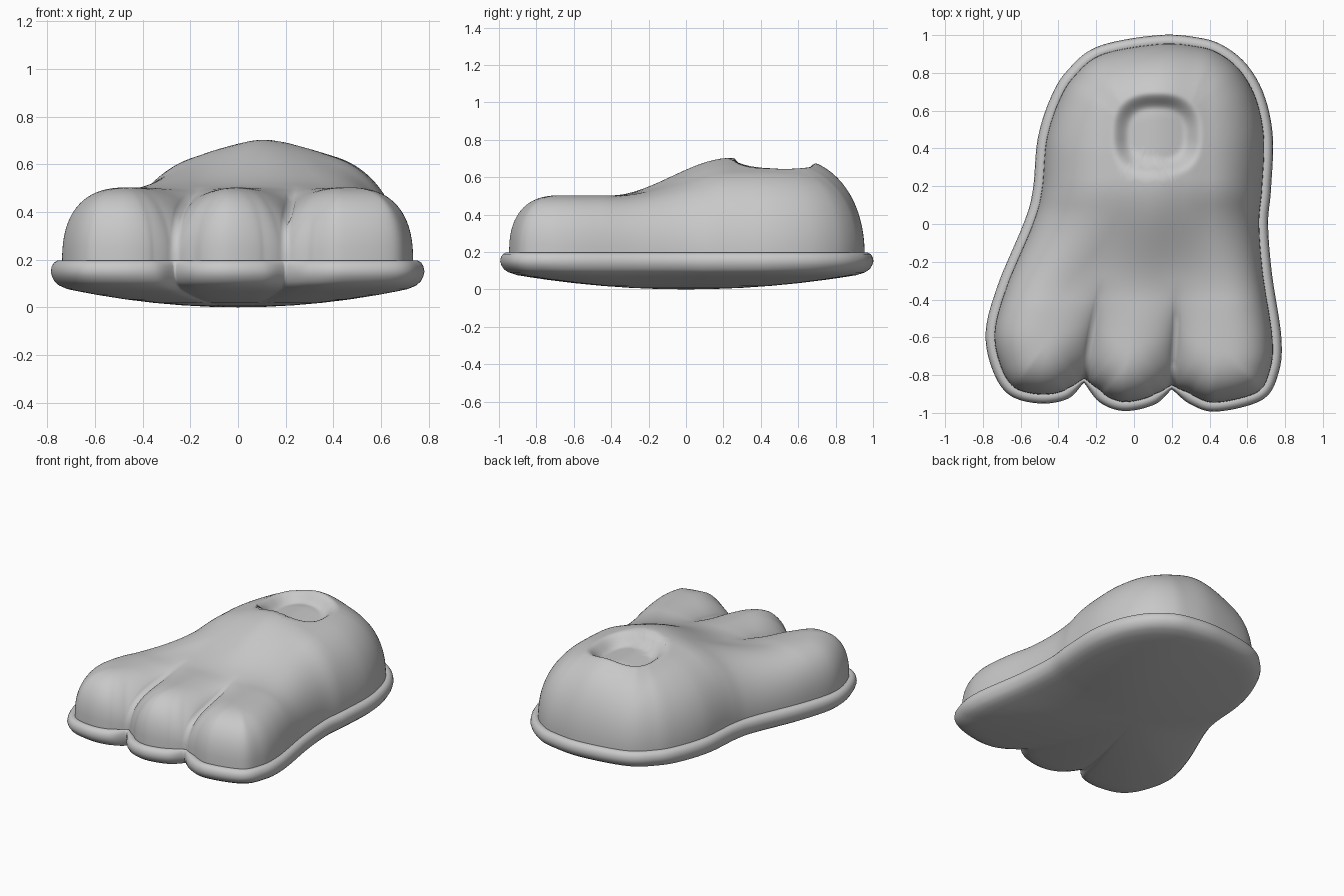
import bpy, bmesh, math
from mathutils import Vector, kdtree

if "Cube" in bpy.data.objects:
    bpy.data.objects.remove(bpy.data.objects["Cube"])

# Outer edge of the sole seen from above, clockwise from the heel
EDGE = [(.13, 1), (.35, .985), (.48, .94), (.60, .84), (.69, .68), (.735, .46),
        (.725, .18), (.71, 0), (.73, -.26), (.78, -.60), (.765, -.79), (.68, -.93),
        (.44, -.993), (.30, -.955), (.20, -.875), (.11, -.955), (-.05, -.99),
        (-.18, -.945), (-.265, -.84), (-.35, -.925), (-.50, -.95), (-.66, -.905),
        (-.75, -.77), (-.785, -.57), (-.72, -.32), (-.58, .015), (-.535, .185),
        (-.51, .45), (-.445, .66), (-.355, .81), (-.19, .94)]
NOTCHES = [14, 18]
# Toe creases: front end, back end
CREASES = [((-.265, -.84), (-.18, -.37)), ((.20, -.875), (.23, -.39))]

grey = bpy.data.materials.new("grey")
grey.diffuse_color = (.58, .58, .58, 1)
grey.use_nodes = True
grey.node_tree.nodes["Principled BSDF"].inputs["Base Color"].default_value = grey.diffuse_color


def smooth(a, b, v):
    u = min(1, max(0, (v - a) / (b - a)))
    return u * u * (3 - 2 * u)


def outline(steps):
    """Closed Catmull-Rom curve through the edge points, sharp at the notches."""
    pts = [Vector(p) for p in EDGE]
    n, out = len(pts), []
    for i in range(n):
        a, b, c, d = (pts[(i + k - 1) % n] for k in range(4))
        if i in NOTCHES:
            a = 2 * b - c
        if (i + 1) % n in NOTCHES:
            d = 2 * c - b
        for s in range(steps):
            t = s / steps
            out.append(.5 * (2 * b + (c - a) * t + (2 * a - 5 * b + 4 * c - d) * t ** 2
                             + (3 * b - a - 3 * c + d) * t ** 3))
    return out


def inset(pts, d):
    n, out = len(pts), []
    for i in range(n):
        t = (pts[(i + 1) % n] - pts[i - 1]).normalized()
        near = min((pts[i] - Vector(c[0])).length for c in CREASES)
        out.append(pts[i] + Vector((t.y, -t.x)) * d * (.45 + .55 * smooth(0, .1, near)))
    return out


def loft(name, rings, centre, flip):
    """Skin closed rings and close the last one with a fan."""
    bm = bmesh.new()
    vs = [[bm.verts.new(p) for p in r] for r in rings]
    n = len(vs[0])
    tip = bm.verts.new(centre)
    for a, b in zip(vs, vs[1:]):
        for i in range(n):
            j = (i + 1) % n
            f = [a[i], b[i], b[j], a[j]]
            bm.faces.new(f[::-1] if flip else f)
    for i in range(n):
        f = [vs[-1][i], tip, vs[-1][(i + 1) % n]]
        bm.faces.new(f[::-1] if flip else f)
    for f in bm.faces:
        f.smooth = True
    me = bpy.data.meshes.new(name)
    bm.to_mesh(me)
    bm.free()
    me.materials.append(grey)
    ob = bpy.data.objects.new(name, me)
    bpy.context.collection.objects.link(ob)


# Sole: rounded rim running into a shallow bowl underneath
edge = outline(12)
rings = []
for d, z in [(.07, .185), (.045, .195), (.03, .197), (.014, .188), (.004, .172), (0, .15)]:
    rings.append([(p.x, p.y, z) for p in inset(edge, d)])
for s, z in [(.994, .13), (.98, .108), (.955, .091)]:
    rings.append([(p.x * s, p.y * s, z) for p in edge])
for s in (.91, .85, .75, .6, .45, .3, .15):
    rings.append([(p.x * s, p.y * s, .092 * s * s) for p in edge])
loft("sole", rings, (0, 0, 0), True)

# Upper: height rises from the edge as a rounded shoulder
BASE = .18
fine = inset(outline(96), .047)
base = fine[::8]
tree = kdtree.KDTree(len(fine))
for i, p in enumerate(fine):
    tree.insert((p.x, p.y, 0), i)
tree.balance()


def edge_distance(p):
    i = tree.find((p.x, p.y, 0))[1]
    best = 9
    for a, b in ((fine[i - 1], fine[i]), (fine[i], fine[(i + 1) % len(fine)])):
        s = b - a
        u = min(1, max(0, (p - a).dot(s) / max(s.length_squared, 1e-12)))
        best = min(best, (p - a - s * u).length)
    return best


def height(p):
    d = edge_distance(p)
    back = smooth(-.45, .1, p.y)
    radius = .28 + back * (.12 + .04 * smooth(.2, -.35, p.x) * smooth(.8, .4, p.y))
    power = 2.55 - .4 * back
    top = .503 + .2 * smooth(-.4, .24, p.y)
    top -= .055 * back * smooth(0, .3, abs(p.x - .11))
    k = max(0, 1 - d / radius)
    z = BASE + (top - BASE) * (1 - k ** power) ** (1 / power)
    # toe creases, fading towards the instep
    for a, b in CREASES:
        a, b = Vector(a), Vector(b)
        u = (p - a).dot(b - a) / (b - a).length_squared
        e = (p - a - (b - a) * max(0, u)).length
        k = max(0, 1 - e / .23)
        groove = 1 - (1 - k ** 2) ** .5
        z -= (z - BASE) * .42 * groove * (1 - smooth(.3, 1.2, u))
    # dimple on the heel
    q = (abs((p.x - .12) / .23) ** 2.6 + abs((p.y - .475) / .215) ** 2.6) ** (1 / 2.6)
    return z - .09 * (1 - smooth(.6, 1.06, q))


N = 54
mid = Vector((.08, .45))
rings = [[(p.x, p.y, BASE - .01) for p in base]]
for k in range(N):
    t = (k / N) ** 1.6
    ring = []
    for p in base:
        q = p.lerp(mid, t)
        if p.y < -.7:  # let the mesh flow along the toe creases
            bend = 7.35 * t ** 1.3 * (1 - t) ** 1.7
            q.x += .25 * (p.x + .085) * bend * (1 - smooth(.22, .7, abs(p.x + .03)))
        ring.append((q.x, q.y, BASE if k == 0 else height(q)))
    rings.append(ring)
loft("upper", rings, (mid.x, mid.y, height(mid)), False)
